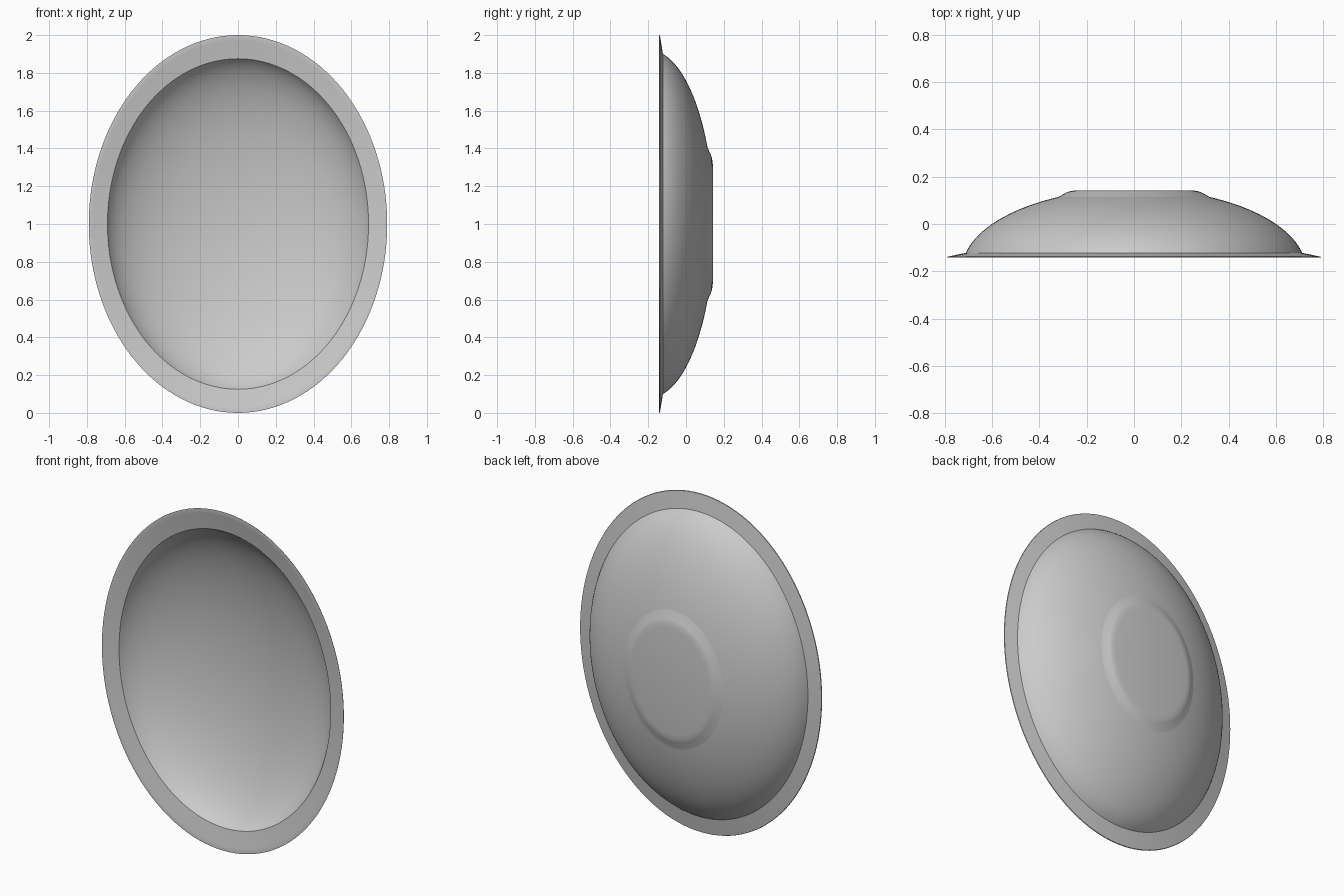
import bpy, bmesh
from math import sqrt, sin, cos, pi
from mathutils import Vector, Matrix

cube = bpy.data.objects.get("Cube")
if cube:
    bpy.data.objects.remove(cube, do_unlink=True)

SEGMENTS = 128
WIDTH_RATIO = 0.79


def bowl_curve(a, b, r_start, r_end, steps):
    """Elliptical wall from r_start to r_end, as (radius, depth) points."""
    t0, t1 = sqrt(1 - (r_start / a) ** 2), sqrt(1 - (r_end / a) ** 2)
    pts = []
    for i in range(steps + 1):
        t = t0 + (t1 - t0) * sin(i / steps * pi / 2)
        pts.append((a * sqrt(max(0, 1 - t * t)), b * t - 0.193))
    return pts


# Closed half section: inner bowl, rim, outer bowl, foot
inner = bowl_curve(0.897, 0.318, 0.875, 0, 28)[::-1]
rim = [(0.97, -0.139), (0.985, -0.142), (1.0, -0.142), (0.998, -0.138)]
outer = bowl_curve(0.92, 0.342, 0.9, 0.405, 24)
foot = [(0.36, 0.134), (0.345, 0.138), (0.315, 0.142), (0, 0.142)]
profile = inner + rim + outer + foot

# Revolve the section around the front-to-back axis
bm = bmesh.new()
verts = [bm.verts.new((0, y, r)) for r, y in profile]
edges = [bm.edges.new(pair) for pair in zip(verts, verts[1:])]
bmesh.ops.spin(bm, geom=verts + edges, cent=(0, 0, 0), axis=(0, 1, 0),
               angle=2 * pi, steps=SEGMENTS, use_duplicate=False)
bmesh.ops.remove_doubles(bm, verts=bm.verts, dist=0.0001)
bmesh.ops.recalc_face_normals(bm, faces=bm.faces)

# Squash the round dish into an upright oval
bmesh.ops.scale(bm, vec=(WIDTH_RATIO, 1, 1), verts=bm.verts)
bmesh.ops.translate(bm, vec=(0, 0, 1), verts=bm.verts)

mesh = bpy.data.meshes.new("oval_dish")
bm.to_mesh(mesh)
bm.free()
dish = bpy.data.objects.new("oval_dish", mesh)
bpy.context.collection.objects.link(dish)

# Smooth walls with crisp rim and foot edges
bpy.ops.object.select_all(action='DESELECT')
dish.select_set(True)
bpy.context.view_layer.objects.active = dish
bpy.ops.object.shade_smooth_by_angle(angle=pi / 8)
